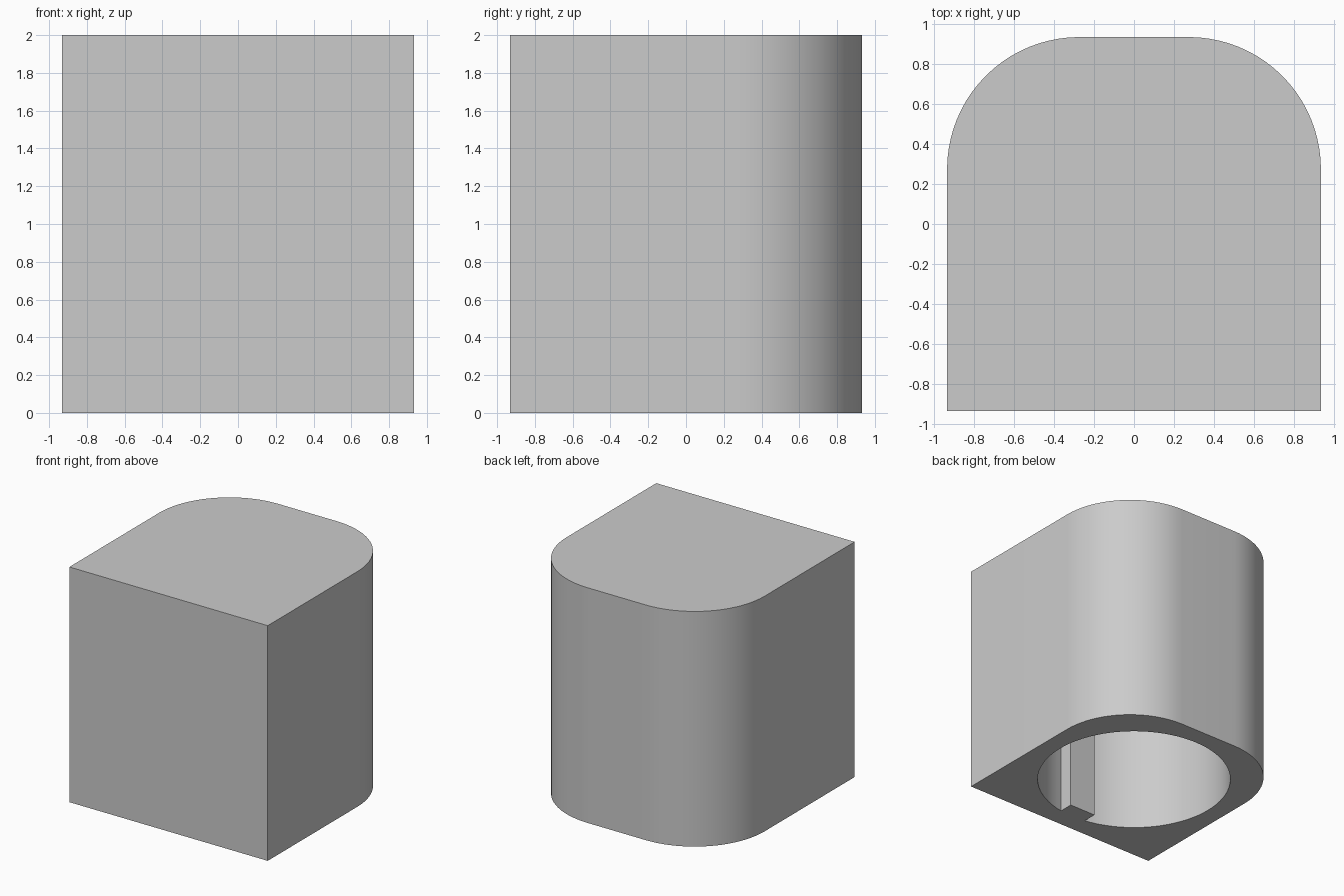
import bpy, bmesh, math

cube = bpy.data.objects.get("Cube")
if cube:
    bpy.data.objects.remove(cube, do_unlink=True)

HALF, HEIGHT = 0.933, 2.0
CORNER = 0.66                     # rounded back corners
BORE, BORE_TOP = 0.777, 1.84      # round socket open at the bottom
RIB_HALF, RIB_Y = 0.125, -0.645   # key rib on the front socket wall


def arc(cx, cy, r, start, end, steps):
    angles = [start + (end - start) * i / steps for i in range(steps + 1)]
    return [(cx + r * math.cos(a), cy + r * math.sin(a)) for a in angles]


def add_loop(bm, points, z):
    return [bm.verts.new((x, y, z)) for x, y in points]


def add_walls(bm, low, high):
    for i in range(len(low)):
        j = (i + 1) % len(low)
        bm.faces.new((low[i], low[j], high[j], high[i]))


# Outer outline: square front, rounded back
inset = HALF - CORNER
outline = [(-HALF, -HALF), (HALF, -HALF)]
outline += arc(inset, inset, CORNER, 0, math.pi / 2, 20)
outline += arc(-inset, inset, CORNER, math.pi / 2, math.pi, 20)

# Socket outline: circle broken by the rib
gap = math.asin(RIB_HALF / BORE)
socket = arc(0, 0, BORE, -math.pi / 2 + gap, 1.5 * math.pi - gap, 80)
socket += [(-RIB_HALF, RIB_Y), (RIB_HALF, RIB_Y)]

# Body: outer walls, top, socket walls and ceiling, bottom rim
bm = bmesh.new()
outer_low, outer_high = add_loop(bm, outline, 0), add_loop(bm, outline, HEIGHT)
inner_low, inner_high = add_loop(bm, socket, 0), add_loop(bm, socket, BORE_TOP)
add_walls(bm, outer_low, outer_high)
add_walls(bm, inner_low, inner_high)
bm.faces.new(outer_high)
bm.faces.new(inner_high)
rim = [e for e in bm.edges if all(v.co.z == 0 for v in e.verts)]
bmesh.ops.triangle_fill(bm, edges=rim, use_beauty=True, normal=(0, 0, -1))
bmesh.ops.recalc_face_normals(bm, faces=bm.faces)

mesh = bpy.data.meshes.new("socketed_body")
bm.to_mesh(mesh)
bm.free()
body = bpy.data.objects.new("socketed_body", mesh)
bpy.context.collection.objects.link(body)

# Single plain grey
grey = bpy.data.materials.new("light_grey")
grey.use_nodes = True
colour = (0.6, 0.6, 0.6, 1)
grey.diffuse_color = colour
grey.node_tree.nodes["Principled BSDF"].inputs["Base Color"].default_value = colour
mesh.materials.append(grey)

# Smooth curved walls, crisp edges
bpy.ops.object.select_all(action="DESELECT")
body.select_set(True)
bpy.context.view_layer.objects.active = body
bpy.ops.object.shade_smooth_by_angle(angle=math.radians(30))
